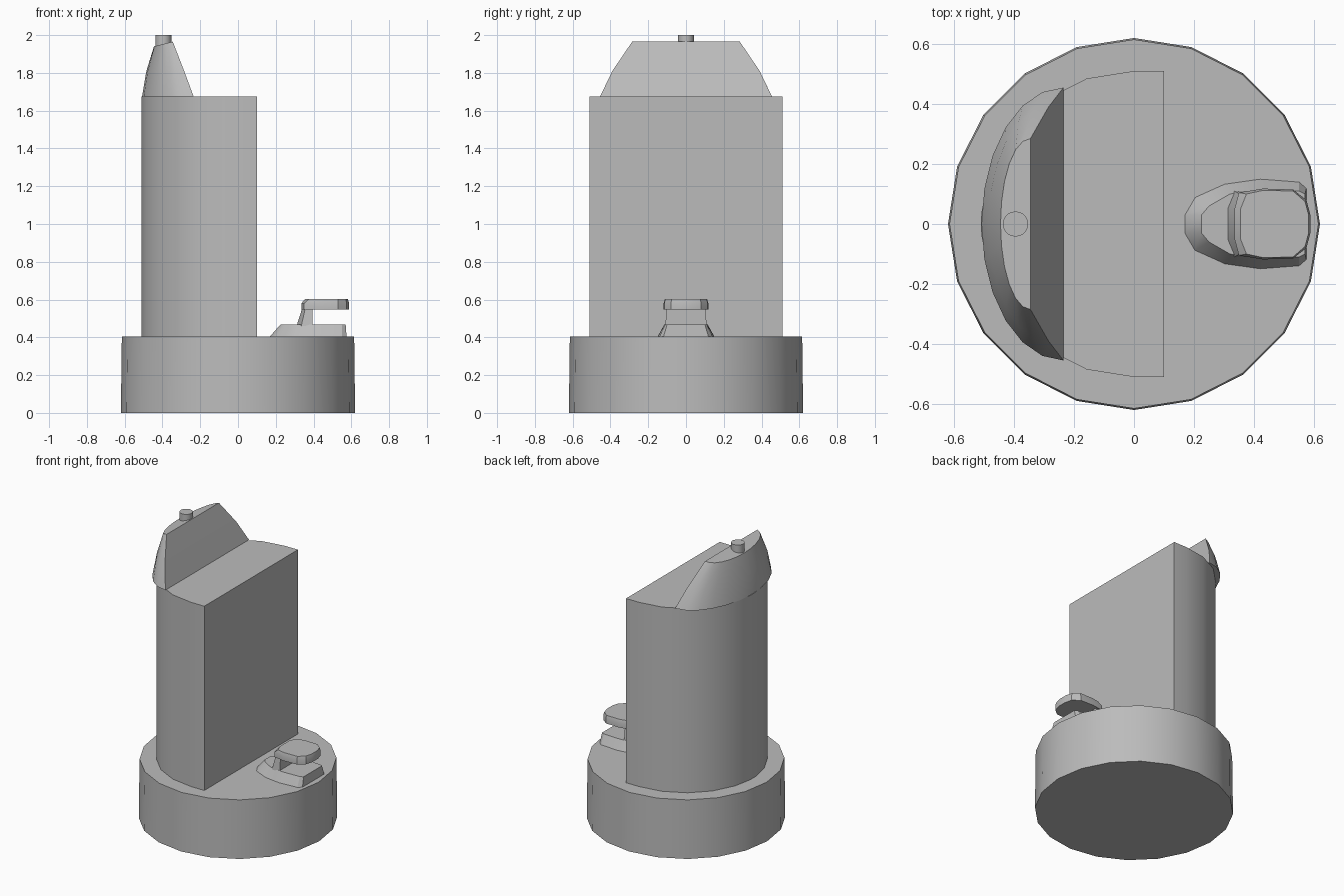
import bpy
import bmesh
from math import radians, sin, cos, pi

cube = bpy.data.objects.get("Cube")
if cube:
    bpy.data.objects.remove(cube, do_unlink=True)

grey = bpy.data.materials.new("plain grey")
grey.use_nodes = True
colour = (0.5, 0.5, 0.5, 1)
grey.diffuse_color = colour
grey.node_tree.nodes["Principled BSDF"].inputs["Base Color"].default_value = colour


def loft(name, rings, angle=30):
    """Skin a stack of equal-length rings and cap both ends."""
    bm = bmesh.new()
    loops = [[bm.verts.new(p) for p in ring] for ring in rings]
    n = len(loops[0])
    for low, high in zip(loops, loops[1:]):
        for i in range(n):
            j = (i + 1) % n
            bm.faces.new((low[i], low[j], high[j], high[i]))
    bm.faces.new(loops[0][::-1])
    bm.faces.new(loops[-1])
    bmesh.ops.recalc_face_normals(bm, faces=bm.faces)
    mesh = bpy.data.meshes.new(name)
    bm.to_mesh(mesh)
    bm.free()
    obj = bpy.data.objects.new(name, mesh)
    bpy.context.collection.objects.link(obj)
    mesh.materials.append(grey)
    bpy.ops.object.select_all(action='DESELECT')
    obj.select_set(True)
    bpy.context.view_layer.objects.active = obj
    bpy.ops.object.shade_smooth_by_angle(angle=radians(angle))
    return obj


def circle(radius, z, sides, x=0):
    return [(x + radius * cos(2 * pi * i / sides),
             radius * sin(2 * pi * i / sides), z) for i in range(sides)]


def mirrored(half, z):
    """Close a half outline (positive y) across the x axis."""
    return [(x, y, z) for x, y in half] + [(x, -y, z) for x, y in reversed(half)]


# Round base
loft("base", [circle(0.62, 0, 20), circle(0.615, 0.405, 20)])

# Column: round back, flat cut face towards +x
half = [(0.1, 0.51), (0, 0.51)]
half += [(-0.51 * sin(radians(a)), 0.51 * cos(radians(a))) for a in range(18, 90, 18)]
half.append((-0.51, 0.03))
loft("column", [mirrored(half, z) for z in (0.4, 1.675)])


# Crest: curved back narrowing to a slightly tilted top
def crest_ring(front, width, back, z, tilt=0):
    pts = []
    for i in range(13):
        t = pi * i / 12
        x = front + (back - front) * sin(t)
        pts.append((x, width * cos(t), z + tilt * (x - front)))
    return pts


loft("crest", [crest_ring(-0.235, 0.455, -0.508, 1.675),
               crest_ring(-0.285, 0.39, -0.485, 1.81),
               crest_ring(-0.345, 0.285, -0.445, 1.965, 0.25)])

# Small pin on the crest
loft("pin", [circle(0.042, z, 20, -0.395) for z in (1.93, 2.0)])

# Latch: sloped foot, leaning stem and overhanging cap
foot_low = [(0.165, 0.03), (0.2, 0.09), (0.3, 0.135), (0.42, 0.152), (0.55, 0.142), (0.575, 0.12)]
foot_high = [(0.225, 0.03), (0.25, 0.06), (0.32, 0.1), (0.42, 0.115), (0.55, 0.11), (0.57, 0.1)]
loft("latch_foot", [mirrored(foot_low, 0.4), mirrored(foot_high, 0.468)])
loft("latch_stem", [
    mirrored([(0.31, 0.05), (0.335, 0.11), (0.395, 0.11)], 0.46),
    mirrored([(0.345, 0.05), (0.36, 0.095), (0.395, 0.1)], 0.57)])
cap_low = [(0.335, 0.05), (0.35, 0.105), (0.43, 0.118), (0.53, 0.115), (0.575, 0.08), (0.588, 0.03)]
cap_high = [(0.355, 0.05), (0.375, 0.1), (0.43, 0.112), (0.53, 0.11), (0.57, 0.075), (0.582, 0.03)]
loft("latch_cap", [mirrored(cap_low, 0.548), mirrored(cap_low, 0.58), mirrored(cap_high, 0.602)])
